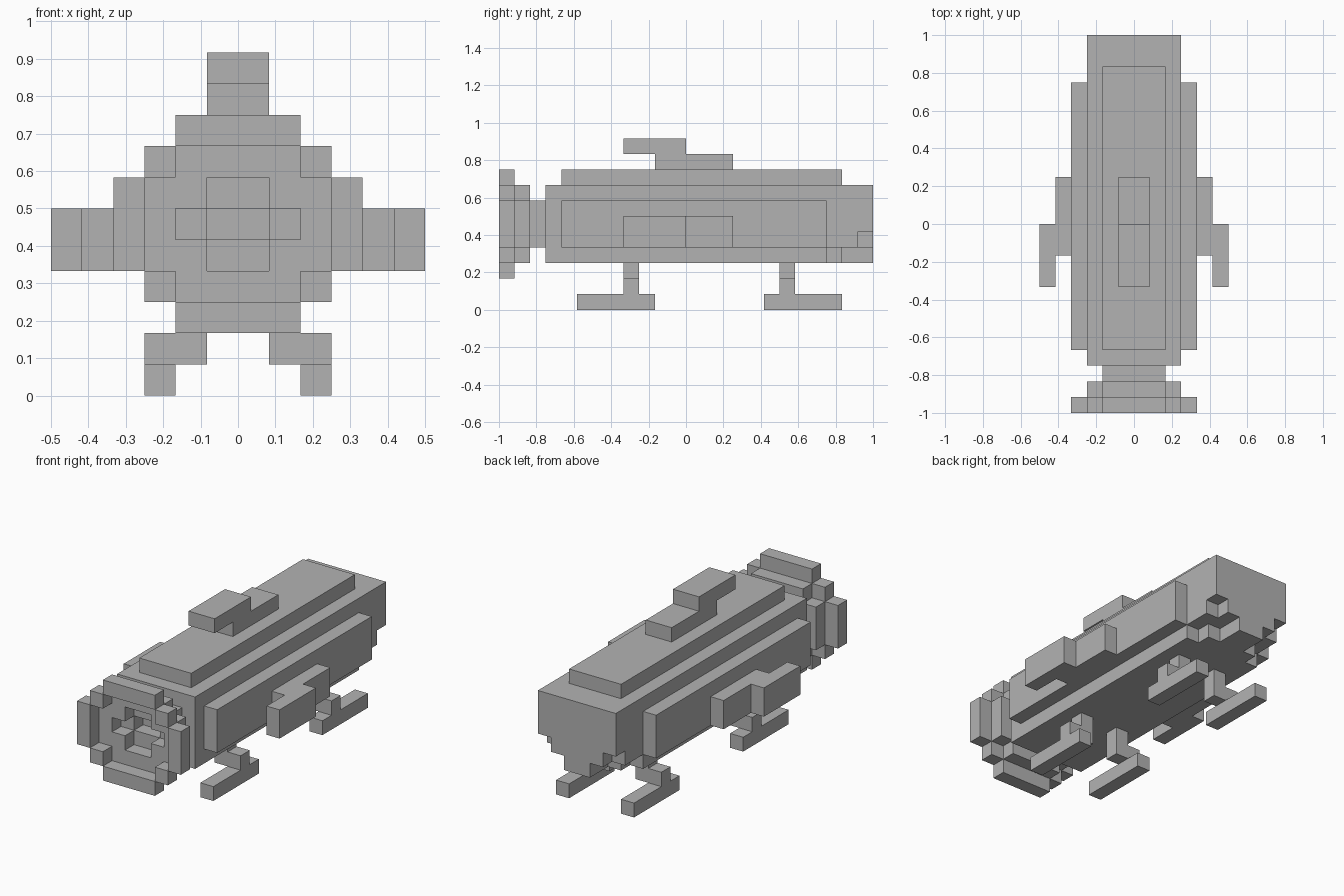
import bpy, bmesh
from mathutils import Vector

old = bpy.data.objects.get("Cube")
if old:
    bpy.data.objects.remove(old, do_unlink=True)

UNIT = 1 / 12  # size of one building block

grey = bpy.data.materials.new("plain_grey")
grey.use_nodes = True
colour = (0.45, 0.45, 0.45, 1)
grey.diffuse_color = colour
grey.node_tree.nodes["Principled BSDF"].inputs["Base Color"].default_value = colour


def box(x0, x1, y0, y1, z0, z1):
    """Set of unit cells filling a block."""
    return {(x, y, z) for x in range(x0, x1) for y in range(y0, y1) for z in range(z0, z1)}


def wide(half, y0, y1, z0, z1):
    """Block centred on x = 0."""
    return box(-half, half, y0, y1, z0, z1)


def mirrored(cells):
    return {(-1 - x, y, z) for x, y, z in cells}


def octagon(y):
    """One layer of stepped round disc."""
    return wide(3, y, y + 1, 4, 7) | wide(2, y, y + 1, 3, 8)


parts = {}

# Main hull, stepped in under the tail
parts["hull"] = (wide(3, -9, 12, 5, 8) | wide(3, -9, 11, 4, 5) | wide(2, 11, 12, 4, 5)
                 | wide(3, -9, 9, 3, 4) | wide(2, 9, 10, 3, 4) | wide(1, 10, 12, 3, 4))
parts["top_plate"] = wide(2, -8, 10, 8, 9)

# Flared nose: hollow rim, disc with a cross recess, and neck with a centre hole
rim = (wide(4, -12, -11, 4, 7) | wide(3, -12, -11, 3, 8) | wide(2, -12, -11, 2, 9))
parts["nose_rim"] = rim - {(x, -12, z) for x, y, z in octagon(-11)}
parts["nose_disc"] = octagon(-11) - wide(1, -11, -10, 4, 7) - wide(2, -11, -10, 5, 6)
parts["neck"] = wide(2, -10, -9, 4, 7) - wide(1, -10, -9, 5, 6)

# Stepped fin on top
parts["top_fin"] = wide(1, -2, 3, 9, 10) | wide(1, -4, 0, 10, 11)

# Side panels, side fins and landing skids, mirrored left to right
paired = {
    "side_panel": box(3, 4, -8, 9, 4, 7),
    "side_fin": box(4, 5, -2, 3, 4, 6) | box(5, 6, -4, 0, 4, 6),
}
for place, post, start in (("front", -4, -7), ("rear", 6, 5)):
    paired[place + "_skid"] = (box(1, 2, post, post + 1, 2, 3)
                               | box(1, 3, post, post + 1, 1, 2)
                               | box(2, 3, start, start + 5, 0, 1))
for name, cells in paired.items():
    parts["left_" + name] = cells
    parts["right_" + name] = mirrored(cells)

solid = set().union(*parts.values())


def build(name, cells):
    """Skin the outside of a part and merge its flat areas."""
    bm = bmesh.new()
    for cell in cells:
        for axis in range(3):
            for side in (-1, 1):
                near = list(cell)
                near[axis] += side
                if tuple(near) in solid:
                    continue
                n, u, v = Vector(), Vector(), Vector()
                n[axis] = side / 2
                u[(axis + 1) % 3] = side / 2
                v[(axis + 2) % 3] = 1 / 2
                mid = Vector(cell) + Vector((0.5, 0.5, 0.5)) + n
                corners = (mid - u - v, mid + u - v, mid + u + v, mid - u + v)
                bm.faces.new([bm.verts.new(c * UNIT) for c in corners])
    bmesh.ops.remove_doubles(bm, verts=bm.verts, dist=UNIT / 100)
    bmesh.ops.dissolve_limit(bm, angle_limit=0.02, verts=bm.verts, edges=bm.edges)
    mesh = bpy.data.meshes.new(name)
    bm.to_mesh(mesh)
    bm.free()
    mesh.materials.append(grey)
    bpy.context.collection.objects.link(bpy.data.objects.new(name, mesh))


for name, cells in parts.items():
    build(name, cells)
